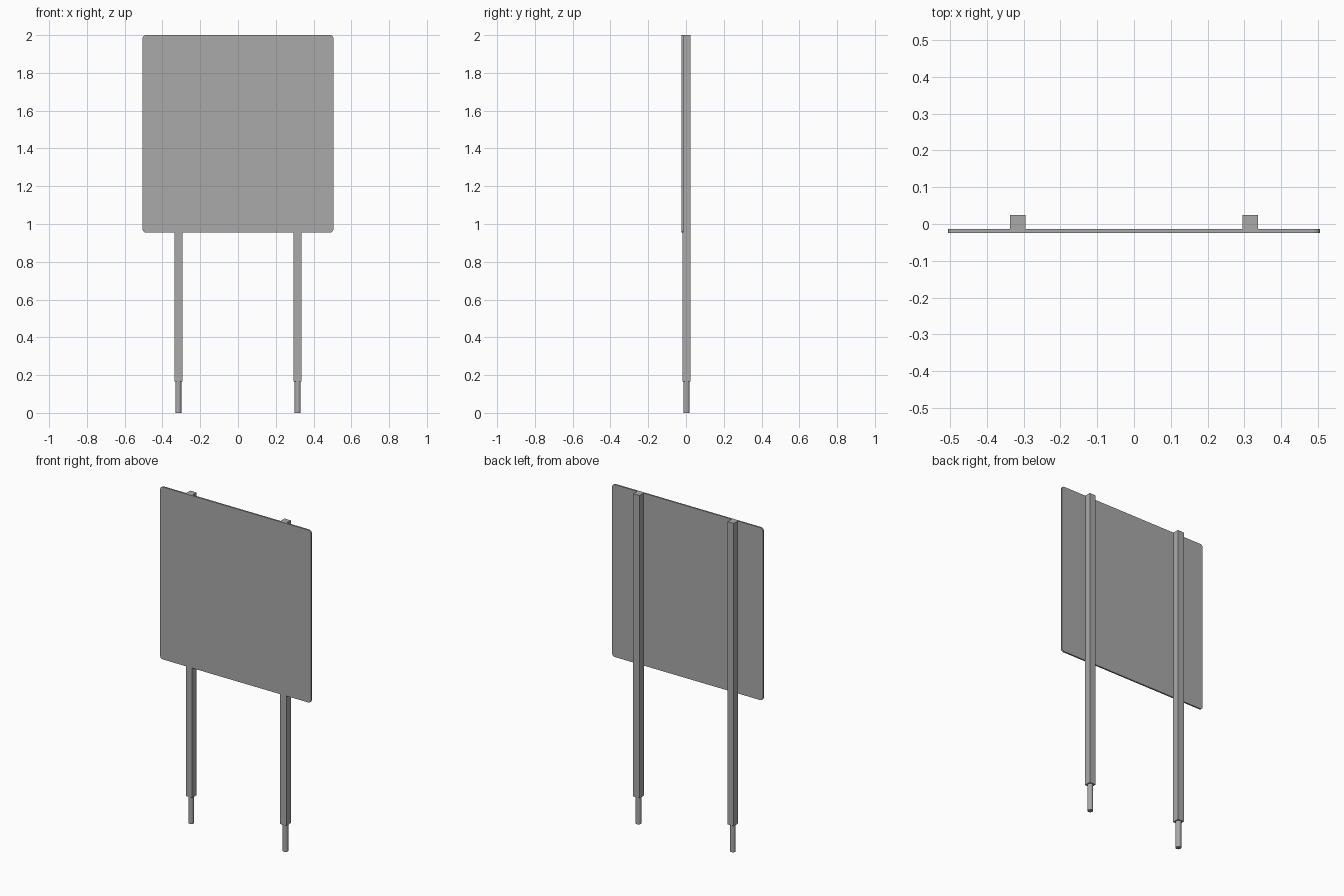
import bpy, bmesh
from math import radians

if "Cube" in bpy.data.objects:
    bpy.data.objects.remove(bpy.data.objects["Cube"], do_unlink=True)

# Single flat grey
grey = bpy.data.materials.new("plain_grey")
grey.use_nodes = True
COLOUR = (0.4, 0.4, 0.4, 1)
grey.diffuse_color = COLOUR
grey.node_tree.nodes["Principled BSDF"].inputs["Base Color"].default_value = COLOUR


def finish(name, bm):
    mesh = bpy.data.meshes.new(name)
    bm.to_mesh(mesh)
    bm.free()
    mesh.materials.append(grey)
    obj = bpy.data.objects.new(name, mesh)
    bpy.context.collection.objects.link(obj)
    return obj


def box(name, low, high, corner=0):
    """Box between two corners, optionally rounding the edges along y."""
    bm = bmesh.new()
    bmesh.ops.create_cube(bm, size=1)
    for v in bm.verts:
        v.co = [high[i] if v.co[i] > 0 else low[i] for i in range(3)]
    if corner:
        edges = [e for e in bm.edges
                 if abs(e.verts[0].co.y - e.verts[1].co.y) > 0.001]
        bmesh.ops.bevel(bm, geom=edges, offset=corner, segments=5,
                        profile=0.5, affect='EDGES')
    return finish(name, bm)


def peg(name, x, y, radius, height):
    """Slim round peg standing on the ground."""
    bm = bmesh.new()
    bmesh.ops.create_cone(bm, cap_ends=True, segments=16, radius1=radius,
                          radius2=radius, depth=height)
    bmesh.ops.translate(bm, verts=bm.verts, vec=(x, y, height / 2))
    obj = finish(name, bm)
    bpy.context.view_layer.objects.active = obj
    obj.select_set(True)
    bpy.ops.object.shade_smooth_by_angle(angle=radians(40))
    obj.select_set(False)


# Board with softly rounded corners
box("sign_board", (-0.505, -0.024, 0.955), (0.505, -0.014, 2.0), 0.017)

# Two square posts behind the board, each on a peg
POST_X, HALF, POST_Y, PEG_TOP = 0.316, 0.021, 0.003, 0.165
for side, sign in (("left", 1), ("right", -1)):
    x = sign * POST_X
    box(side + "_post", (x - HALF, POST_Y - HALF, PEG_TOP),
        (x + HALF, POST_Y + HALF, 2.0))
    peg(side + "_peg", x, POST_Y, 0.016, PEG_TOP)
